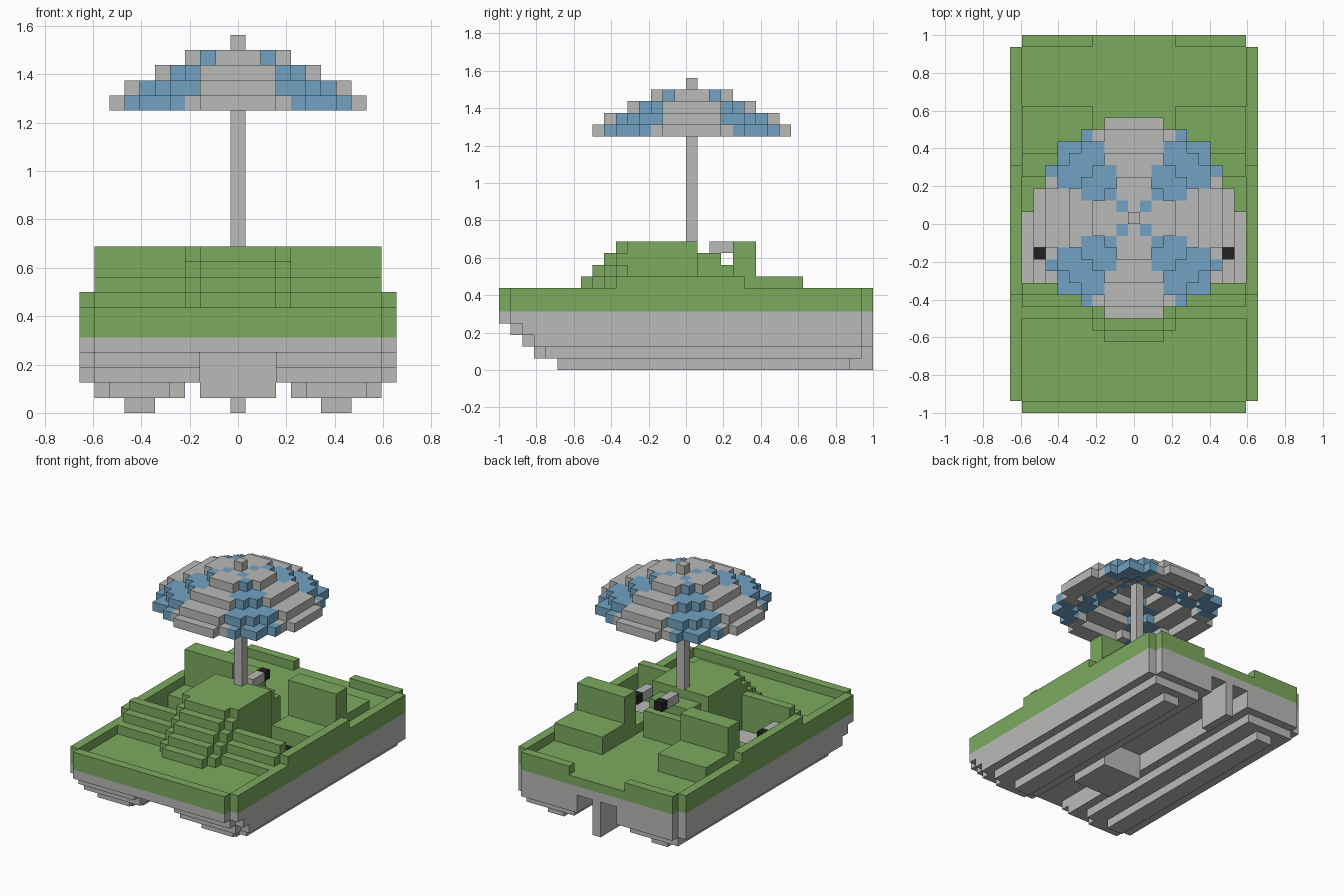
import bpy, bmesh, math

cube = bpy.data.objects.get("Cube")
if cube:
    bpy.data.objects.remove(cube, do_unlink=True)

U = 0.0625          # size of one block
cells = {}          # (i, j, k) -> (part name, colour name)

COLOURS = {
    "grey": (0.49, 0.49, 0.48, 1),
    "green": (0.2, 0.4, 0.112, 1),
    "blue": (0.168, 0.365, 0.54, 1),
    "black": (0.015, 0.015, 0.015, 1),
}
materials = {}
for name, colour in COLOURS.items():
    m = bpy.data.materials.new(name)
    m.use_nodes = True
    m.diffuse_color = colour
    bsdf = m.node_tree.nodes["Principled BSDF"]
    bsdf.inputs["Base Color"].default_value = colour
    bsdf.inputs["Roughness"].default_value = 0.9
    materials[name] = m


def box(part, colour, i0, i1, y0, y1, z0, z1):
    """Fill columns i0..i1 (inclusive, 0 is the centre) between y and z limits."""
    for i in range(i0, i1 + 1):
        for j in range(y0, y1):
            for k in range(z0, z1):
                if part is None:
                    cells.pop((i, j, k), None)
                else:
                    cells[i, j, k] = (part, colour)


def pair(part, colour, i0, i1, *rest):
    """The same box on both sides of the centre line."""
    box(part, colour, i0, i1, *rest)
    box(part, colour, -i1, -i0, *rest)


# Twin hulls, stepping forward and outward as they rise
pair("hull", "grey", 6, 7, -11, 14, 0, 1)
pair("hull", "grey", 4, 9, -12, 15, 1, 2)
pair("hull", "grey", 5, 8, -13, -12, 1, 2)
for k in (2, 3, 4):
    inner = 0 if k == 4 else 3
    pair("hull", "grey", inner, 9, -12 - k, 16, k, k + 1)
    pair("hull", "grey", 10, 10, -11 - k, 15, k, k + 1)

# Pod in the tunnel and rudder at the stern
box("tunnel_pod", "grey", -2, 2, -7, -2, 1, 4)
box("rudder", "grey", 0, 0, 12, 16, 0, 4)

# Deck with a raised rim, open in the middle of the stern
box("deck", "green", -9, 9, -16, 16, 5, 6)
pair("deck", "green", 10, 10, -15, 15, 5, 6)
box("rim", "green", -9, 9, -16, -15, 6, 7)
pair("rim", "green", 4, 9, 15, 16, 6, 7)
pair("rim", "green", 10, 10, -15, 15, 6, 7)
pair("rim", "green", 10, 10, -6, 5, 7, 8)

# Dashboard steps on each side
for s in range(3):
    pair("dashboard", "green", 4, 9, -8 + s, -5, 6 + s, 7 + s)

# Footwells down to the hull floor
pair(None, None, 4, 9, -5, 1, 5, 9)

# Stepped centre console, falling away behind the pole
for s in range(5):
    back = (4, 4, 4, 3, 1)[s]
    box("console", "green", -2, 2, -10 + s, back, 6 + s, 7 + s)
    pair("console", "green", 3, 3, -9 + s, min(back, 1), 6 + s, 7 + s)

# Seats: cushion, backrest and the locker behind
pair("seat", "green", 4, 9, 1, 4, 5, 7)
pair("seat", "green", 4, 9, 4, 6, 5, 11)
pair("seat", "green", 4, 9, 6, 10, 6, 8)

# Levers with dark grips
pair("side_lever", "grey", 8, 8, -5, -3, 6, 7)
pair("side_grip", "black", 8, 8, -3, -2, 6, 7)
box("centre_lever", "grey", 0, 0, 2, 4, 10, 11)
box("centre_grip", "black", 0, 0, 4, 5, 10, 11)

# Umbrella canopy: stacked rings with coloured diagonal panels
RADII = (8.5, 7.5, 5.5, 3.5)


def panel(level, i, j):
    lo, hi = sorted((abs(i), abs(j)))
    if level == 0:
        return lo >= 4
    if level == 1:
        return lo >= 3
    if level == 2:
        return lo >= 2 and hi <= 4
    return lo == hi and lo > 0


for level, radius in enumerate(RADII):
    inside = RADII[level + 1] - 1 if level < 3 else -1
    for i in range(-8, 9):
        for j in range(-8, 9):
            if inside < math.hypot(i, j) <= radius:
                cells[i, j, 20 + level] = (
                    "umbrella_canopy", "blue" if panel(level, i, j) else "grey")
box("umbrella_pole", "grey", 0, 0, 0, 1, 11, 25)

# Outward faces of a block: direction and corner offsets
SIDES = [
    ((1, 0, 0), ((1, 0, 0), (1, 1, 0), (1, 1, 1), (1, 0, 1))),
    ((-1, 0, 0), ((0, 0, 0), (0, 0, 1), (0, 1, 1), (0, 1, 0))),
    ((0, 1, 0), ((0, 1, 0), (0, 1, 1), (1, 1, 1), (1, 1, 0))),
    ((0, -1, 0), ((0, 0, 0), (1, 0, 0), (1, 0, 1), (0, 0, 1))),
    ((0, 0, 1), ((0, 0, 1), (1, 0, 1), (1, 1, 1), (0, 1, 1))),
    ((0, 0, -1), ((0, 0, 0), (0, 1, 0), (1, 1, 0), (1, 0, 0))),
]


def build(part):
    """Skin the exposed sides of one part and merge its flat areas."""
    bm = bmesh.new()
    verts, slots = {}, []
    for (i, j, k), (owner, colour) in cells.items():
        if owner != part:
            continue
        if colour not in slots:
            slots.append(colour)
        for (dx, dy, dz), corners in SIDES:
            if (i + dx, j + dy, k + dz) in cells:
                continue
            loop = []
            for a, b, c in corners:
                p = (i + a, j + b, k + c)
                if p not in verts:
                    verts[p] = bm.verts.new(((p[0] - 0.5) * U, p[1] * U, p[2] * U))
                loop.append(verts[p])
            bm.faces.new(loop).material_index = slots.index(colour)
    bmesh.ops.dissolve_limit(bm, angle_limit=0.01, verts=bm.verts[:],
                             edges=bm.edges[:], delimit={'MATERIAL'})
    mesh = bpy.data.meshes.new(part)
    bm.to_mesh(mesh)
    bm.free()
    for colour in slots:
        mesh.materials.append(materials[colour])
    bpy.context.scene.collection.objects.link(bpy.data.objects.new(part, mesh))


for part in sorted({owner for owner, _ in cells.values()}):
    build(part)
